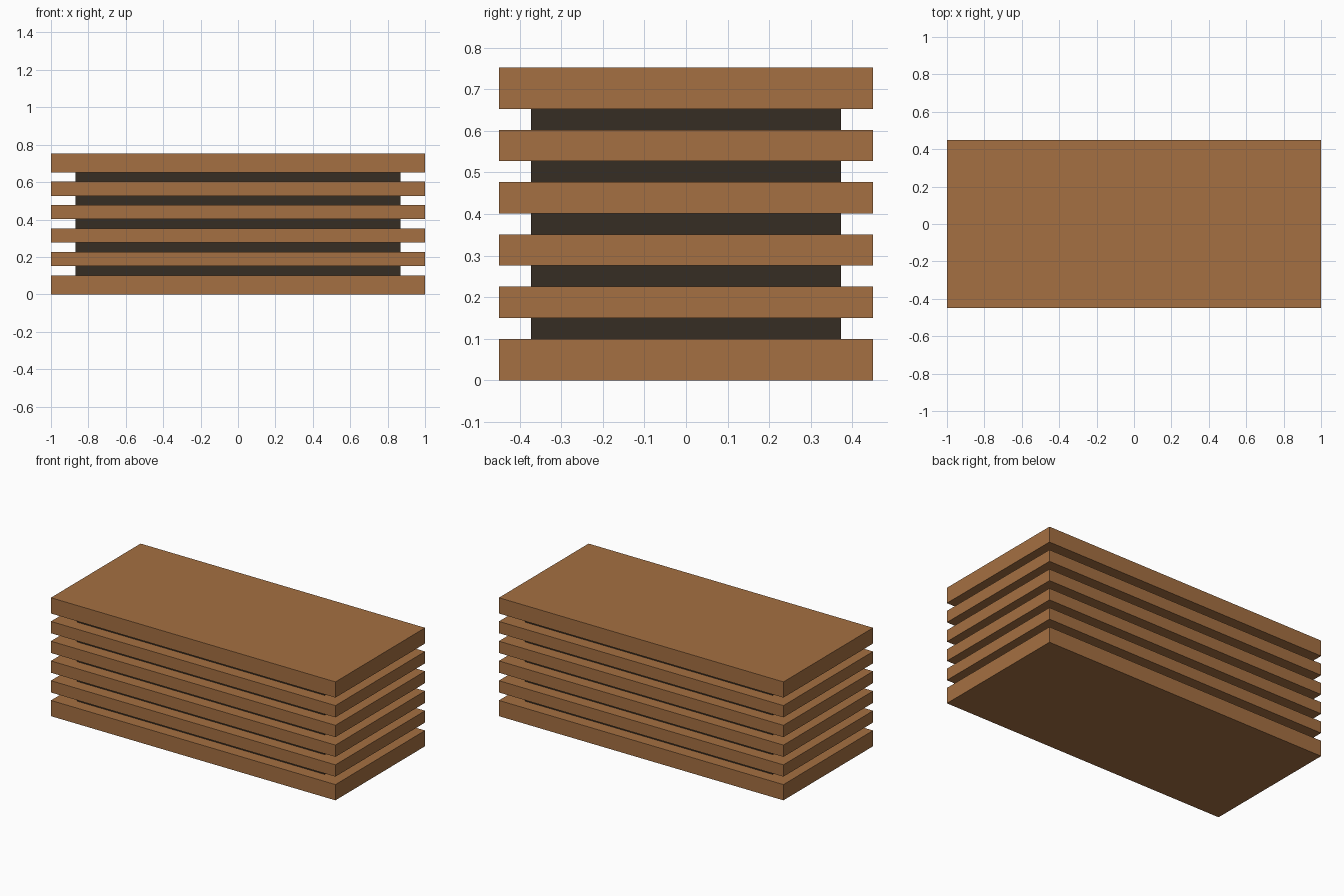
import bpy

if "Cube" in bpy.data.objects:
    bpy.data.objects.remove(bpy.data.objects["Cube"])


def material(name, rgb):
    m = bpy.data.materials.new(name)
    m.diffuse_color = (*rgb, 1.0)
    m.use_nodes = True
    m.node_tree.nodes["Principled BSDF"].inputs["Base Color"].default_value = m.diffuse_color
    return m


wood = material("brown_wood", (0.376, 0.162, 0.054))
dark = material("dark_spacer", (0.037, 0.026, 0.017))


def slab(name, sx, sy, z0, height, mat):
    bpy.ops.mesh.primitive_cube_add(size=1, location=(0, 0, z0 + height / 2))
    ob = bpy.context.object
    ob.name = name
    ob.scale = (sx, sy, height)
    bpy.ops.object.transform_apply(location=False, rotation=False, scale=True)
    ob.data.materials.append(mat)


# Stack of boards: thick bottom and top, four thinner boards between
GAP = 0.0505
heights = [0.10, 0.075, 0.075, 0.075, 0.075, 0.10]
names = ["bottom_board", "board_1", "board_2", "board_3", "board_4", "top_board"]
z = 0.0
for i, (name, h) in enumerate(zip(names, heights)):
    slab(name, 2.0, 0.9, z, h, wood)
    z += h
    # Recessed dark spacer between neighbouring boards
    if i < len(heights) - 1:
        slab(f"spacer_{i + 1}", 1.74, 0.744, z, GAP, dark)
        z += GAP
